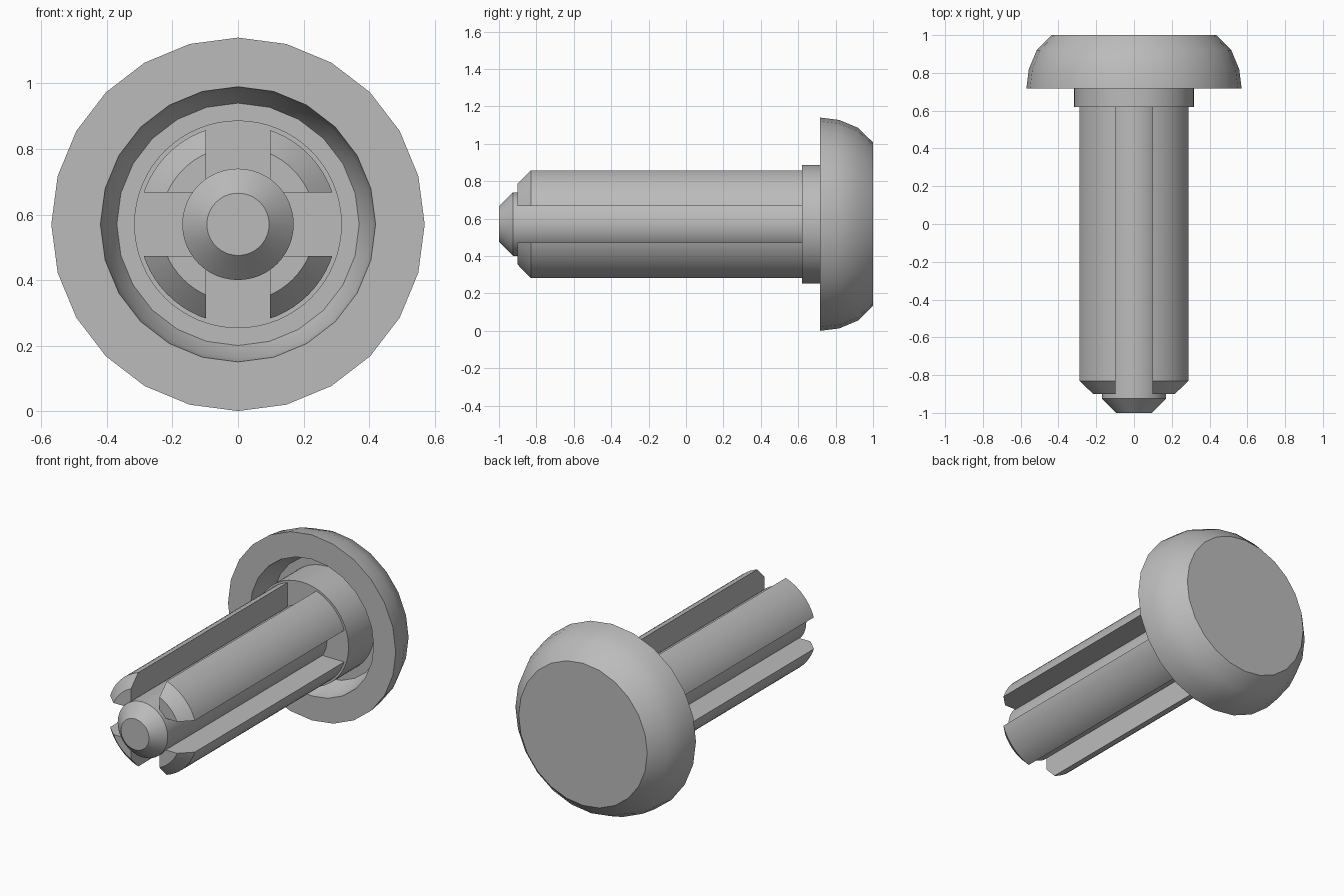
import bpy, bmesh, math
from mathutils import Vector

cube = bpy.data.objects.get("Cube")
if cube:
    bpy.data.objects.remove(cube)

AXIS_Z = 0.57      # height of the long axis
SLOT = 0.097       # half width of the cross slots

grey = bpy.data.materials.new("plain_grey")
grey.use_nodes = True
colour = (0.5, 0.5, 0.5, 1)
grey.diffuse_color = colour
grey.node_tree.nodes["Principled BSDF"].inputs["Base Color"].default_value = colour


def lathe(profile, sides):
    """Revolve (radius, y) points around the y axis."""
    bm = bmesh.new()
    verts = [bm.verts.new((0, y, r)) for r, y in profile]
    edges = [bm.edges.new(pair) for pair in zip(verts, verts[1:])]
    bmesh.ops.spin(bm, geom=verts + edges, cent=(0, 0, 0), axis=(0, 1, 0),
                   angle=math.tau, steps=sides, use_duplicate=False)
    bmesh.ops.remove_doubles(bm, verts=bm.verts, dist=0.0005)
    bmesh.ops.recalc_face_normals(bm, faces=bm.faces)
    return bm


def finish(bm, name, angle=30):
    mesh = bpy.data.meshes.new(name)
    bm.to_mesh(mesh)
    bm.free()
    mesh.materials.append(grey)
    obj = bpy.data.objects.new(name, mesh)
    obj.location.z = AXIS_Z
    bpy.context.collection.objects.link(obj)
    bpy.ops.object.select_all(action="DESELECT")
    obj.select_set(True)
    bpy.context.view_layer.objects.active = obj
    bpy.ops.object.shade_smooth_by_angle(angle=math.radians(angle))
    return obj


# Domed head with a hollow underside
finish(lathe([(0, 1), (0.437, 1), (0.515, 0.92), (0.557, 0.82), (0.57, 0.717),
              (0.42, 0.717), (0.408, 0.8), (0.37, 0.87), (0, 0.87)], 24), "head")

# Collar joining the legs to the head
finish(lathe([(0, 0.62), (0.317, 0.62), (0.317, 0.88), (0, 0.88)], 64), "collar")

# Centre pin with a tapered tip
finish(lathe([(0, -1), (0.095, -1), (0.17, -0.925), (0.17, 0.63), (0, 0.63)], 48),
       "centre_pin")

# One leg is a quarter of the shank, trimmed by the slots and mirrored
bm = lathe([(0, -0.9), (0.237, -0.9), (0.304, -0.83), (0.304, 0.63), (0, 0.63)], 64)
for normal in (Vector((1, 0, 0)), Vector((0, 0, 1))):
    cut = bmesh.ops.bisect_plane(bm, geom=bm.verts[:] + bm.edges[:] + bm.faces[:],
                                 plane_co=normal * SLOT, plane_no=normal,
                                 clear_inner=True)
    rim = [e for e in cut["geom_cut"] if isinstance(e, bmesh.types.BMEdge)]
    bmesh.ops.holes_fill(bm, edges=rim)
bmesh.ops.recalc_face_normals(bm, faces=bm.faces)
legs = finish(bm, "split_legs")
mirror = legs.modifiers.new("mirror", "MIRROR")
mirror.use_axis = (True, False, True)
mirror.use_mirror_merge = False
